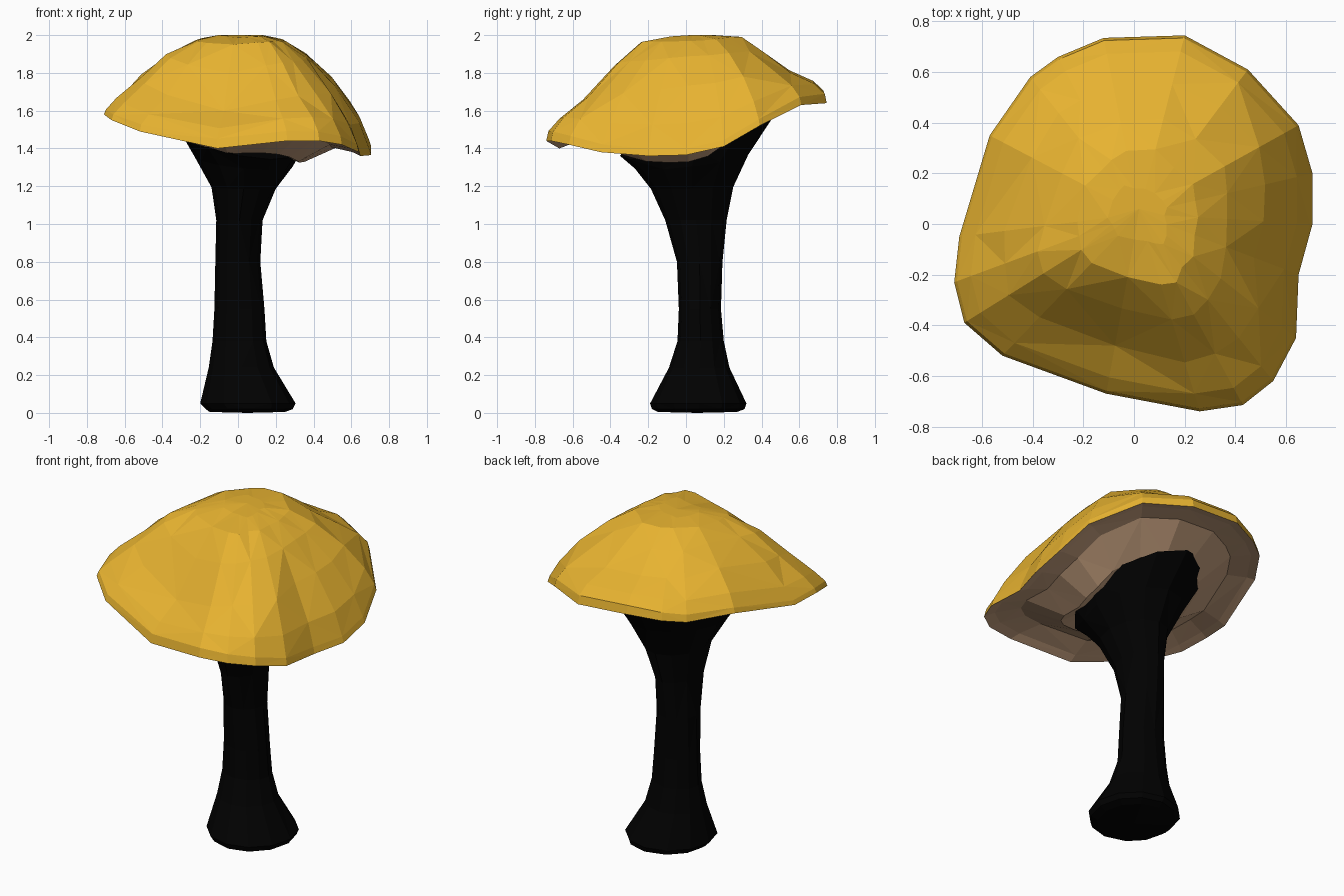
import bpy, bmesh, math, random

if "Cube" in bpy.data.objects:
    bpy.data.objects.remove(bpy.data.objects["Cube"])
random.seed(4)

def material(name, rgb):
    m = bpy.data.materials.new(name)
    m.diffuse_color = (*rgb, 1)
    m.use_nodes = True
    m.node_tree.nodes["Principled BSDF"].inputs["Base Color"].default_value = m.diffuse_color
    return m

gold = material("gold_cap", (0.80, 0.45, 0.03))
brown = material("brown_gills", (0.56, 0.35, 0.21))
black = material("black_stem", (0.0003, 0.0003, 0.0003))

def loft(name, rings, mats, brown_from=None):
    """Join closed rings in order; single points are used as end caps."""
    bm = bmesh.new()
    rows = [[bm.verts.new(p) for p in r] for r in rings]
    for k, (a, b) in enumerate(zip(rows, rows[1:])):
        n = max(len(a), len(b))
        for i in range(n):
            j = (i + 1) % n
            if len(a) == 1:
                fs = [(a[0], b[i], b[j])]
            elif len(b) == 1:
                fs = [(a[i], b[0], a[j])]
            elif (i + k) % 2:
                fs = [(a[i], b[i], b[j]), (a[i], b[j], a[j])]
            else:
                fs = [(a[i], b[i], a[j]), (a[j], b[i], b[j])]
            for f in fs:
                face = bm.faces.new(f)
                face.material_index = int(brown_from is not None and k >= brown_from)
    bmesh.ops.recalc_face_normals(bm, faces=bm.faces)
    me = bpy.data.meshes.new(name)
    bm.to_mesh(me)
    bm.free()
    for m in mats:
        me.materials.append(m)
    ob = bpy.data.objects.new(name, me)
    bpy.context.collection.objects.link(ob)
    return ob

# Cap: wavy tilted rim, domed top, hollow underside
rim = [(-.71, -.23, 1.58), (-.67, -.39, 1.55), (-.52, -.52, 1.49), (-.11, -.67, 1.40),
       (.26, -.74, 1.44), (.43, -.715, 1.44), (.55, -.62, 1.42), (.64, -.45, 1.38),
       (.65, -.20, 1.36), (.705, 0, 1.365), (.705, .20, 1.41), (.65, .39, 1.52),
       (.45, .61, 1.63), (.20, .745, 1.64), (-.12, .735, 1.66), (-.30, .66, 1.64),
       (-.41, .58, 1.63), (-.57, .35, 1.64), (-.69, -.05, 1.57)]
CX, CY, TOP = 0.02, 0.04, 2.0

def dome(t, side, front, back):
    ring = []
    for x, y, z in rim:
        a = math.atan2(y - CY, x - CX)
        s = math.sin(a) ** 2
        h = side * (1 - s) + (front if y < CY else back) * s
        # the front left flank is straighter than the rest
        flank = max(0, math.cos(a - math.radians(225))) ** 2
        h -= .45 * flank * h * (1 - h)
        z0 = z + 0.015 + 0.03 * s
        q = t + (random.uniform(-.025, .025) if t < .9 else 0)
        ring.append((CX + (x - CX) * q, CY + (y - CY) * q, z0 + (TOP - z0) * h))
    return ring

def under(t, mix, lift, drop):
    ring = []
    for x, y, z in rim:
        inner = 1.42 + (z - 1.45) * .55
        right = max(0, .9 * x - .4 * y) / .75
        ring.append((x * t, y * t + .03 * (1 - t),
                     z * (1 - mix) + mix * inner + lift - drop * right))
    return ring

cap_rings = [[(CX, CY + .02, TOP)], dome(.16, 1, .98, 1), dome(.34, .95, .93, .97),
             dome(.53, .82, .70, .70), dome(.74, .57, .34, .36), dome(.91, .25, .15, .18),
             dome(.985, .03, .02, .02),
             rim, under(.93, .1, .02, 0), under(.76, .4, .06, .02),
             under(.50, 1, -.01, .04), [(.03, .05, 1.46)]]
loft("mushroom_cap", cap_rings, [gold, brown], 7)

# Stem: (z, x min, x max, y min, y max, tilt), flared foot and top
profile = [(.005, -.15, .25, -.15, .27, 0), (.02, -.17, .29, -.18, .31, 0),
           (.05, -.20, .305, -.19, .32, 0), (.24, -.155, .19, -.09, .23, 0),
           (.38, -.135, .15, -.045, .20, 0), (.55, -.125, .14, -.038, .185, 0),
           (.80, -.12, .118, -.048, .193, 0), (1.02, -.115, .13, -.11, .215, 0),
           (1.19, -.14, .20, -.185, .25, .1), (1.33, -.23, .29, -.27, .33, .5),
           (1.45, -.33, .34, -.35, .46, 1)]

def stem_ring(z, x0, x1, y0, y1, tilt, n=12):
    ring = []
    for i in range(n):
        a = 2 * math.pi * i / n
        x = (x0 + x1) / 2 + (x1 - x0) / 2 * math.cos(a)
        y = (y0 + y1) / 2 + (y1 - y0) / 2 * math.sin(a)
        ring.append((x, y, z + tilt * (-.2 * x + .25 * y)))
    return ring

stem_rings = [[(.05, .06, 0)]] + [stem_ring(*p) for p in profile] + [[(.03, .06, 1.48)]]
loft("mushroom_stem", stem_rings, [black])
